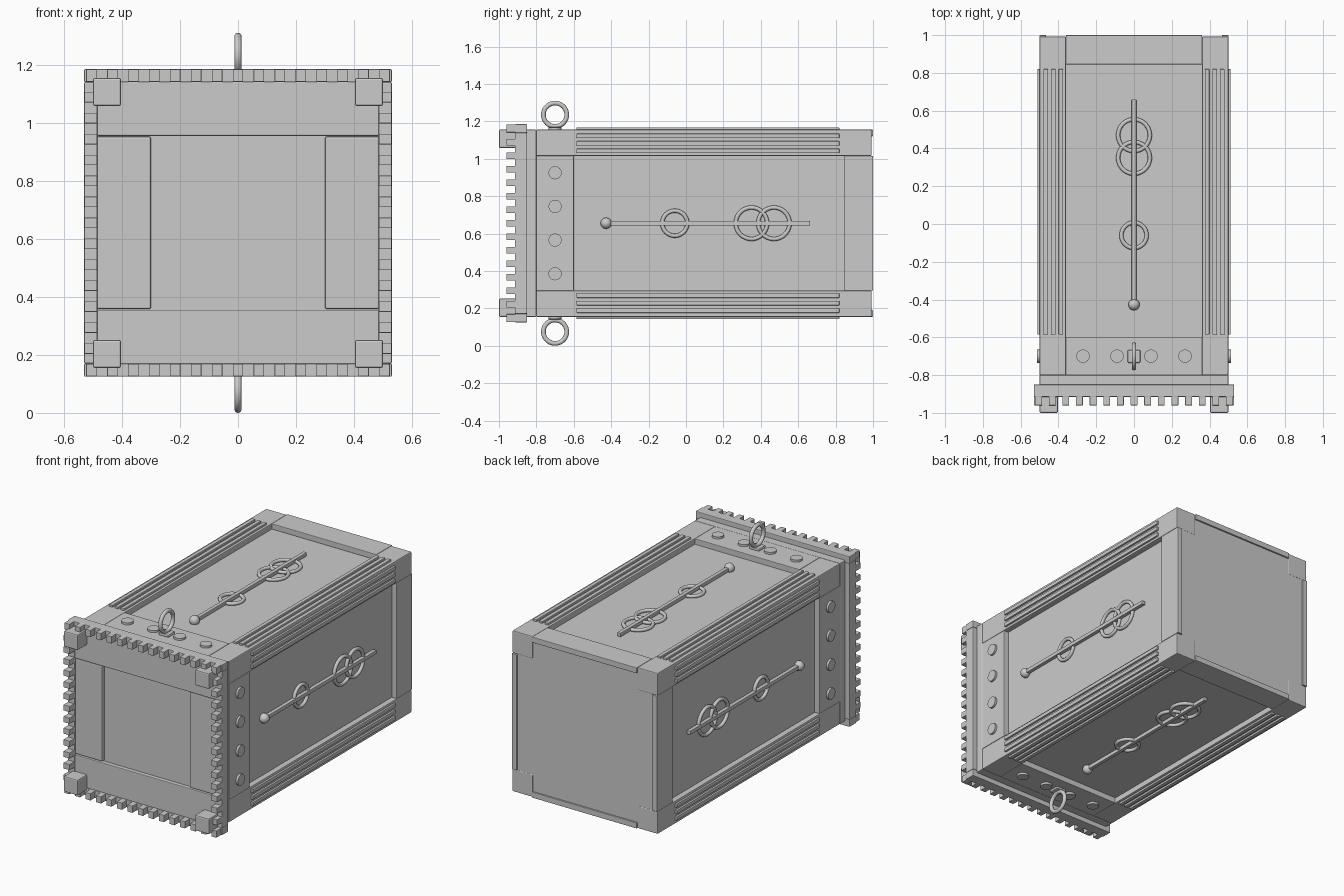
import bpy
from math import pi, radians
from mathutils import Matrix, Vector

if "Cube" in bpy.data.objects:
    bpy.data.objects.remove(bpy.data.objects["Cube"])

C = 0.655                                   # height of the crate's long axis
FACES = [Matrix.Translation((0, 0, C)) @ Matrix.Rotation(k * pi / 2, 4, 'Y') for k in range(4)]
BASE = FACES[0]


def box(name, x, y, z, frame=BASE, bevel=0.005):
    """Box from three (min, max) ranges, placed in a face frame (local z = outward)."""
    bpy.ops.mesh.primitive_cube_add(size=1)
    o = bpy.context.object
    o.name = name
    size = [b - a for a, b in (x, y, z)]
    o.data.transform(Matrix.Diagonal((*size, 1)))
    mid = Vector([(a + b) / 2 for a, b in (x, y, z)])
    o.matrix_world = frame @ Matrix.Translation(mid)
    if bevel:
        m = o.modifiers.new("bevel", 'BEVEL')
        m.width, m.segments = bevel, 2
    return o


def place(name, pos, frame, rot=Matrix()):
    o = bpy.context.object
    o.name = name
    bpy.ops.object.shade_smooth_by_angle(angle=radians(40))
    o.matrix_world = frame @ Matrix.Translation(pos) @ rot
    return o


def ring(name, pos, outer, tube, frame, rot=Matrix()):
    bpy.ops.mesh.primitive_torus_add(major_radius=outer - tube, minor_radius=tube,
                                     major_segments=40, minor_segments=10)
    place(name, pos, frame, rot)


# Core of the crate and collar behind the front frame
box("core", (-.465, .465), (-.8, .99), (-.465, .465), bevel=0)
box("collar", (-.5, .5), (-.855, -.8), (-.5, .5))

for k, f in enumerate(FACES):
    # Corner rail along one long edge
    box("corner_rail", (.36, .5), (-.8, .992), (.36, .5), f)

    # Cross bars at the two ends of the recessed side panel
    box("front_cross_bar", (-.36, .36), (-.8, -.6), (.45, .5), f, .003)
    box("back_cross_bar", (-.36, .36), (.845, 1.0), (.465, .5), f, .003)

    # Three thin trim strips on both rails of this face
    for s in (-1, 1):
        for c in (.387, .427, .467):
            box("trim_strip", (s * c - .012, s * c + .012), (-.585, .82), (.495, .512), f, .003)

    # Studs on the front cross bar
    for x in (-.27, -.09, .09, .27):
        bpy.ops.mesh.primitive_cylinder_add(vertices=32, radius=.035, depth=.03)
        place("stud", (x, -.7, .498), f)

    # Rod with ball end and three flat rings on the recessed panel
    box("rod", (-.012, .012), (-.42, .66), (.468, .492), f, .003)
    bpy.ops.mesh.primitive_uv_sphere_add(segments=20, ring_count=12, radius=.03)
    place("rod_ball", (0, -.427, .48), f)
    for y, r in ((-.06, .078), (.35, .095), (.47, .095)):
        ring("panel_ring", (0, y, .475), r, .011, f)

    # Front frame bar: top and bottom run full width, sides fit between them
    half = .53 if k % 2 == 0 else .485
    box("front_frame_bar", (-half, half), (-.915, -.85), (.485, .53), f, .004)

    # Row of teeth along the front frame bar
    last = 7 if k % 2 == 0 else 6
    for i in range(-last, last + 1):
        x = i * .0722
        box("tooth", (x - .018, x + .018), (-.96, -.91), (.486, .529), f, .002)

    # Corner block on the front
    box("front_corner_block", (.403, .5), (-1.0, -.85), (.403, .5), f, .007)

    # Lifting eye on top and bottom
    if k % 2 == 0:
        box("eye_base", (-.035, .035), (-.735, -.667), (.495, .515), f, .008)
        ring("lifting_eye", (0, -.7, .58), .075, .0125, f, Matrix.Rotation(pi / 2, 4, 'Y'))

# Front panel: recessed centre, horizontal boards and side boards
box("front_panel", (-.49, .49), (-.885, -.85), (-.49, .49), bevel=0)
for s in (-1, 1):
    zs = sorted((s * .3, s * .487))
    box("front_board", (-.487, .487), (-.91, -.86), zs, bevel=.004)
    box("front_side_board", zs, (-.905, -.86), (-.297, .297), bevel=.006)
